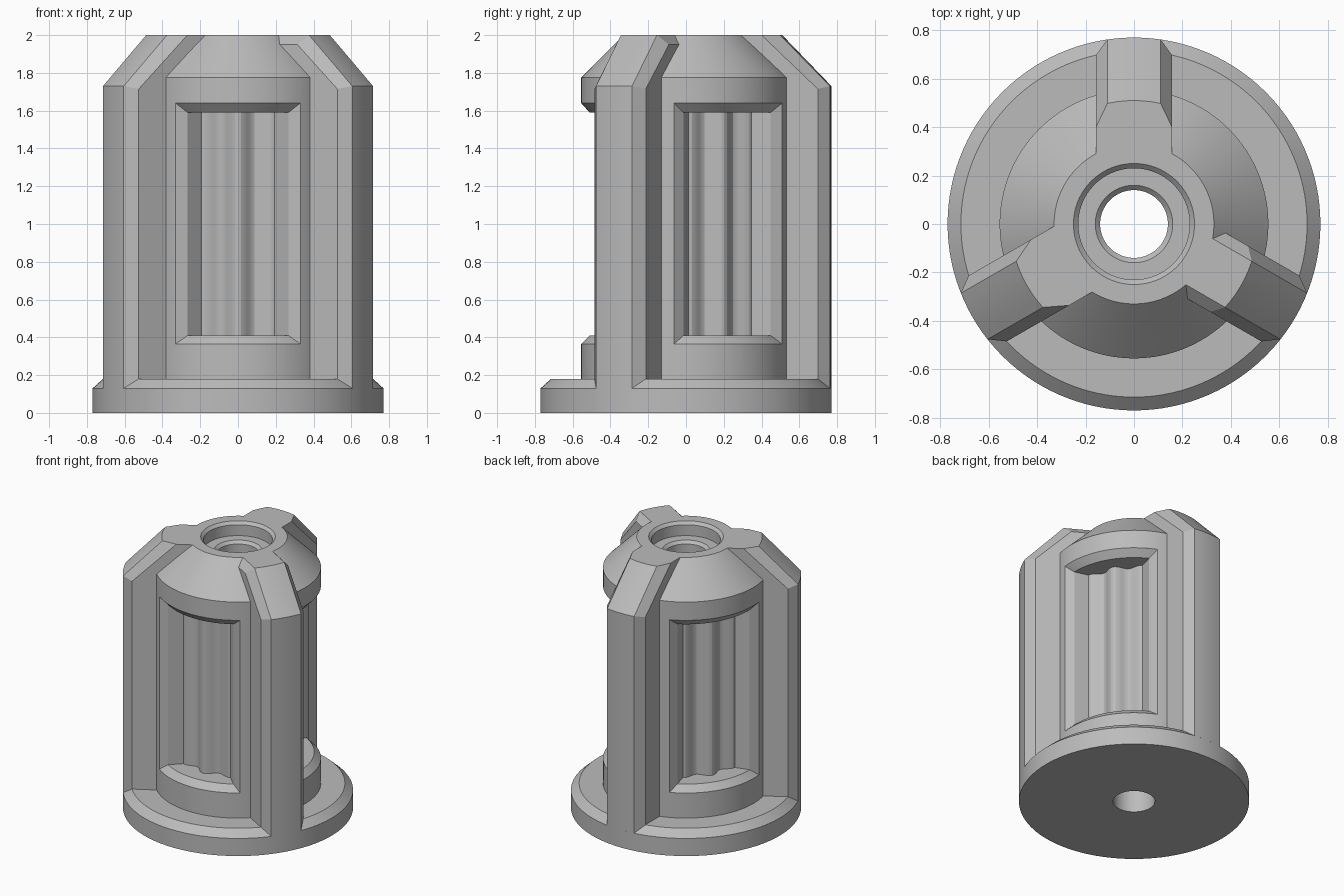
import bpy, bmesh, math
from math import sin, cos, radians, sqrt, pi

if "Cube" in bpy.data.objects:
    bpy.data.objects.remove(bpy.data.objects["Cube"])

grey = bpy.data.materials.new("plain_grey")
grey.use_nodes = True
COLOUR = (0.5, 0.5, 0.5, 1)
grey.diffuse_color = COLOUR
grey.node_tree.nodes["Principled BSDF"].inputs["Base Color"].default_value = COLOUR


def skin(name, loops, closed=False):
    """Bridge matching closed loops into a solid, capped unless it is a ring."""
    bm = bmesh.new()
    rows = [[bm.verts.new(p) for p in loop] for loop in loops]
    n = len(rows[0])
    pairs = list(zip(rows, rows[1:])) + ([(rows[-1], rows[0])] if closed else [])
    for a, b in pairs:
        for i in range(n):
            j = (i + 1) % n
            bm.faces.new((a[i], a[j], b[j], b[i]))
    if not closed:
        half = n // 2
        for row in (rows[0], rows[-1]):
            for i in range(half - 1):
                bm.faces.new((row[i], row[i + 1], row[n - 2 - i], row[n - 1 - i]))
            if n % 2:
                bm.faces.new((row[half - 1], row[half], row[half + 1]))
    bmesh.ops.recalc_face_normals(bm, faces=bm.faces)
    mesh = bpy.data.meshes.new(name)
    bm.to_mesh(mesh)
    bm.free()
    mesh.materials.append(grey)
    obj = bpy.data.objects.new(name, mesh)
    bpy.context.collection.objects.link(obj)
    return obj


def smooth(obj):
    bpy.ops.object.select_all(action="DESELECT")
    obj.select_set(True)
    bpy.context.view_layer.objects.active = obj
    bpy.ops.object.shade_smooth_by_angle(angle=radians(20))


# Flanged body with cone top, counterbore and through hole
SEG = 120
profile = [(0.14, 0), (0.77, 0), (0.77, 0.13), (0.715, 0.18), (0.555, 0.18),
           (0.555, 1.775), (0.33, 2), (0.25, 2), (0.23, 1.98), (0.23, 1.9),
           (0.16, 1.9), (0.14, 1.88)]
body = skin("body", [[(r * cos(2 * pi * k / SEG), r * sin(2 * pi * k / SEG), z)
                      for r, z in profile] for k in range(SEG)], closed=True)


# Window pockets with bevelled rims and a rippled floor
def pocket_cutter(name, heading):
    steps = [-1 + k / 12 for k in range(25)]
    loops = []
    layers = [(None, 28, 0.41, 1.59), (0.51, 31.5, 0.41, 1.59),
              (0.555, 36.5, 0.365, 1.64), (0.62, 36.5, 0.365, 1.64)]
    for radius, spread, low, high in layers:
        row = []
        for s in steps:
            a = radians(heading + s * spread)
            r = radius or 0.385 + 0.025 * cos(2 * pi * s)
            row.append((r * cos(a), r * sin(a)))
        loops.append([(x, y, low) for x, y in row] +
                     [(x, y, high) for x, y in reversed(row)])
    return skin(name, loops)


for heading in (30, 150, 270):
    cutter = pocket_cutter("pocket_cutter", heading)
    cutter.hide_render = True
    mod = body.modifiers.new("pocket", "BOOLEAN")
    mod.operation = "DIFFERENCE"
    mod.solver = "EXACT"
    mod.object = cutter
    bpy.context.view_layer.objects.active = body
    bpy.ops.object.modifier_apply(modifier=mod.name)
    bpy.data.objects.remove(cutter)
smooth(body)


# Three chamfered ribs with sloping tops
def rib(name, heading, bevel_top):
    core = [(0.28, 0.13), (0.77, 0.13), (0.77, 1.73), (0.51, 2), (0.28, 2)]
    edge = [(0.28, 0.13), (0.715, 0.13), (0.715, 1.715), (0.43, 2), (0.28, 2)]
    if bevel_top:
        edge[3:] = [(0.48, 1.95), (0.28, 1.95)]
    a = radians(heading)
    loops = []
    for t in (-0.157, -0.11, -0.073, -0.037, 0, 0.037, 0.073, 0.11, 0.157):
        loop = []
        for r, z in (edge if abs(t) > 0.12 else core):
            d = sqrt(r * r - t * t)
            loop.append((d * cos(a) - t * sin(a), d * sin(a) + t * cos(a), z))
        loops.append(loop)
    smooth(skin(name, loops))


rib("back_rib", 90, False)
rib("front_right_rib", 210, False)
rib("front_left_rib", 330, True)
